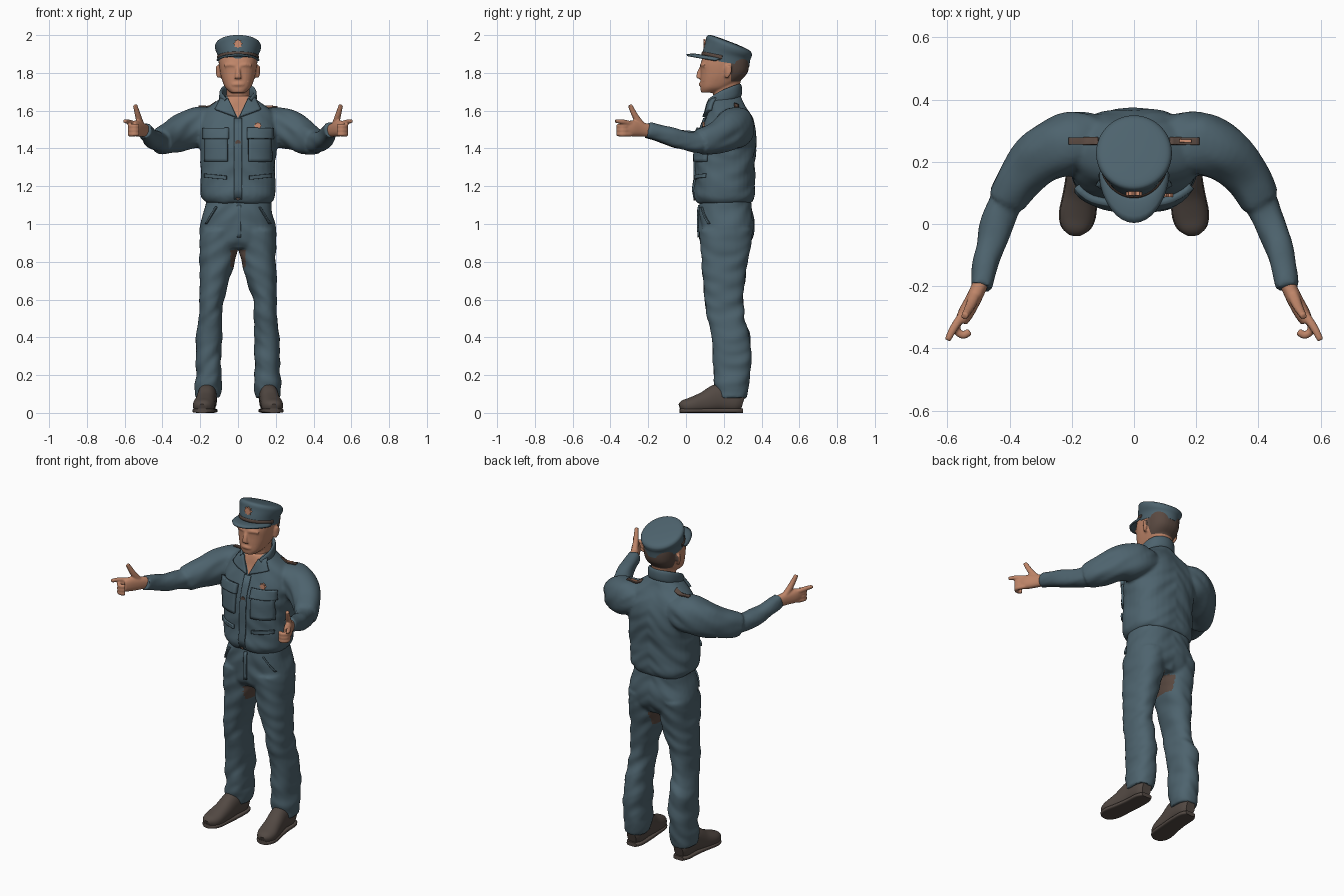
import bpy, bmesh, math
from mathutils import Vector, noise
from mathutils.bvhtree import BVHTree

cube = bpy.data.objects.get("Cube")
if cube:
    bpy.data.objects.remove(cube)


def material(name, rgb):
    m = bpy.data.materials.new(name)
    m.use_nodes = True
    m.diffuse_color = (*rgb, 1)
    m.node_tree.nodes["Principled BSDF"].inputs["Base Color"].default_value = (*rgb, 1)
    return m


CLOTH = material("slate blue cloth", (.075, .125, .155))
SKIN = material("skin", (.52, .235, .14))
LEATHER = material("dark leather", (.085, .066, .056))
BROWN = material("brown trim", (.10, .066, .052))
BADGE = material("copper badge", (.62, .27, .16))
UP = Vector((0, 0, 1))
SIDES = (1, -1)


def smooth_rows(rows, steps=4):
    """Catmull-Rom resampling of tuples."""
    out = []
    for i in range(len(rows) - 1):
        a, b, c, d = (rows[max(0, min(len(rows) - 1, i + k))] for k in (-1, 0, 1, 2))
        for s in range(steps):
            t = s / steps
            out.append([q + .5 * t * (r - p + t * (2 * p - 5 * q + 4 * r - w + t * (3 * (q - r) + w - p)))
                        for p, q, r, w in zip(a, b, c, d)])
    return out + [list(rows[-1])]


def loft(bm, rings, power=2.3, n=32, floor=None):
    """Skin closed superellipse rings given as (centre, u, v)."""
    loops = []
    for c, u, v in rings:
        loop = []
        for k in range(n):
            a = math.tau * k / n
            ca, sa = math.cos(a), math.sin(a)
            p = c + u * math.copysign(abs(ca) ** (2 / power), ca) + v * math.copysign(abs(sa) ** (2 / power), sa)
            if floor is not None:
                p.z = max(floor, p.z)
            loop.append(bm.verts.new(p))
        loops.append(loop)
    for a, b in zip(loops, loops[1:]):
        for k in range(n):
            bm.faces.new((a[k], a[k - 1], b[k - 1], b[k]))
    bm.faces.new(loops[0])
    bm.faces.new(loops[-1][::-1])


def column(bm, rows, side=1, slope=None, **kw):
    """Upright loft from rows of z, x, y, half width, half depth, slope."""
    loft(bm, [(Vector((r[1] * side, r[2], r[0])), Vector((r[3], 0, 0)),
               Vector((0, r[4], r[4] * (r[5] if len(r) > 5 else 0)))) for r in smooth_rows(rows)], **kw)


def tube(bm, rows, side=1, **kw):
    """Loft along a path from rows of x, y, z, half width, half height."""
    rows = smooth_rows(rows)
    pts = [Vector((r[0] * side, r[1], r[2])) for r in rows]
    rings = []
    for i, r in enumerate(rows):
        t = (pts[min(i + 1, len(pts) - 1)] - pts[max(i - 1, 0)]).normalized()
        u = t.cross(UP).normalized()
        rings.append((pts[i], u * r[3], u.cross(t) * r[4]))
    loft(bm, rings, **kw)


def finish(name, bm, *mats):
    bmesh.ops.recalc_face_normals(bm, faces=bm.faces[:])
    me = bpy.data.meshes.new(name)
    bm.to_mesh(me)
    bm.free()
    for m in mats:
        me.materials.append(m)
    ob = bpy.data.objects.new(name, me)
    bpy.context.collection.objects.link(ob)
    return ob


def fuse(name, bm, voxel, mats, folds=0, cuts=(), rule=None, rounds=4):
    """Melt overlapping lofts into one surface, add cloth folds, colour by rule."""
    ob = finish(name, bm)
    r = ob.modifiers.new("melt", "REMESH")
    r.mode, r.voxel_size = "VOXEL", voxel
    s = ob.modifiers.new("soften", "SMOOTH")
    s.factor, s.iterations = .5, rounds
    me = bpy.data.meshes.new_from_object(ob.evaluated_get(bpy.context.evaluated_depsgraph_get()))
    ob.modifiers.clear()
    me.name = name
    ob.data = me
    me.materials.clear()
    for m in mats:
        me.materials.append(m)
    b = bmesh.new()
    b.from_mesh(me)
    b.normal_update()
    for v in b.verts:
        p = v.co
        v.co = p + v.normal * folds * noise.noise(Vector((p.x * 8, p.y * 8, p.z * 17 + abs(p.x) * 12)))
    for co, no in cuts:
        bmesh.ops.bisect_plane(b, geom=b.verts[:] + b.edges[:] + b.faces[:], plane_co=co, plane_no=no)
    b.normal_update()
    for f in b.faces:
        f.material_index = int(bool(rule and rule(f.calc_center_median(), f.normal)))
    tree = BVHTree.FromBMesh(b)
    b.to_mesh(me)
    b.free()
    return tree


def patch(name, tree, corners, mat, thick=.008, axis=1, n=8):
    """Four-cornered plate laid on a surface, from the front (axis 1) or top (axis 2)."""
    bm = bmesh.new()
    a, b, c, d = map(Vector, corners)
    ray = Vector((0, 1, 0)) if axis == 1 else -UP
    grid = []
    for i in range(n + 1):
        for j in range(n + 1):
            s, t = i / n, j / n
            p = a.lerp(b, s).lerp(d.lerp(c, s), t)
            start = Vector((p.x, -1, p.y)) if axis == 1 else Vector((p.x, p.y, 3))
            hit = tree.ray_cast(start, ray)[0]
            grid.append(bm.verts.new(hit - ray * thick * .4) if hit else None)
    for i in range(n):
        for j in range(n):
            q = [grid[k] for k in (i * (n + 1) + j, i * (n + 1) + j + 1, (i + 1) * (n + 1) + j + 1, (i + 1) * (n + 1) + j)]
            if all(q):
                bm.faces.new(q)
    for v in [v for v in bm.verts if not v.link_faces]:
        bm.verts.remove(v)
    m = finish(name, bm, mat).modifiers.new("thickness", "SOLIDIFY")
    m.thickness, m.offset = thick, 0


def disc(name, tree, x, z, radius, mat, points=0):
    """Small button, or a star when points is set, facing the front."""
    y = tree.ray_cast(Vector((x, -1, z)), Vector((0, 1, 0)))[0].y - .008
    bm = bmesh.new()
    n = points * 2 or 16
    ring = [bm.verts.new((x + math.sin(math.tau * k / n) * radius * (.72 if points and k % 2 else 1), y,
                          z + math.cos(math.tau * k / n) * radius * (.72 if points and k % 2 else 1))) for k in range(n)]
    f = bm.faces.new(ring)
    new = bmesh.ops.extrude_face_region(bm, geom=[f])["geom"]
    bmesh.ops.translate(bm, verts=[g for g in new if isinstance(g, bmesh.types.BMVert)], vec=(0, .012, 0))
    finish(name, bm, mat)


# Jacket with sleeves; the open neck shows skin
bm = bmesh.new()
column(bm, [(1.11, 0, .205, .172, .145), (1.15, 0, .203, .197, .161), (1.22, 0, .205, .2, .158),
            (1.35, 0, .208, .2, .158), (1.45, 0, .215, .207, .158), (1.53, 0, .225, .208, .137),
            (1.59, 0, .225, .185, .112), (1.64, 0, .215, .125, .088), (1.68, 0, .212, .072, .073)], power=2.5)
for s in SIDES:
    tube(bm, [(.12, .26, 1.52, .09, .085), (.2, .26, 1.515, .102, .105), (.29, .225, 1.49, .09, .1),
              (.36, .155, 1.455, .076, .084), (.408, .075, 1.435, .064, .066)], s)
    tube(bm, [(.36, .15, 1.45, .055, .055), (.415, .06, 1.435, .054, .054), (.45, -.03, 1.448, .049, .05),
              (.473, -.11, 1.47, .044, .046), (.492, -.205, 1.498, .036, .042)], s)
V = .5
jacket = fuse("jacket", bm, .009, (CLOTH, SKIN), .008,
              [((0, 0, 1.56), (s, 0, -V)) for s in SIDES],
              lambda c, n: abs(c.x) < (c.z - 1.56) * V and c.y < .2)

# Trousers
bm = bmesh.new()
column(bm, [(1.14, 0, .21, .17, .135), (1.07, 0, .21, .183, .142), (.98, 0, .215, .202, .147),
            (.91, 0, .212, .198, .135), (.87, 0, .208, .17, .11)], power=2.5)
for s in SIDES:
    column(bm, [(.97, .1, .212, .1, .142), (.85, .107, .207, .097, .128), (.75, .115, .202, .086, .116),
                (.6, .139, .202, .063, .102), (.5, .146, .212, .062, .098), (.4, .152, .238, .069, .1),
                (.28, .154, .243, .068, .1), (.2, .156, .245, .066, .097), (.15, .156, .242, .074, .093),
                (.08, .16, .242, .064, .076)], s)
trousers = fuse("trousers", bm, .009, (CLOTH, BROWN), .009, (),
                lambda c, n: abs(c.x) < .04 and .77 < c.z < .9 and abs(n.x) > .55)

# Head and neck with cropped hair
bm = bmesh.new()
column(bm, [(1.6, 0, .215, .06, .065), (1.68, 0, .21, .06, .066), (1.78, 0, .225, .066, .07)])
column(bm, [(1.695, 0, .125, .038, .045), (1.72, 0, .153, .066, .077), (1.76, 0, .182, .084, .106),
            (1.8, 0, .201, .095, .124), (1.85, 0, .206, .101, .128), (1.9, 0, .212, .1, .118)], power=2.5)
tube(bm, [(0, .085, 1.835, .011, .01), (0, .07, 1.8, .013, .012), (0, .066, 1.77, .018, .012)])
tube(bm, [(-.03, .083, 1.738, .008, .007), (0, .075, 1.74, .008, .009), (.03, .083, 1.738, .008, .007)])
for s in SIDES:
    tube(bm, [(.012, .083, 1.838, .01, .008), (.04, .086, 1.843, .01, .009), (.07, .103, 1.838, .01, .008)], s)
    tube(bm, [(.1, .215, 1.775, .008, .01), (.105, .222, 1.805, .01, .02), (.107, .228, 1.838, .01, .014)], s)
fuse("head", bm, .006, (SKIN, BROWN), 0, [((0, .238, 0), (0, 1, 0)), ((0, 0, 1.755), UP)],
     lambda c, n: c.y > .238 and c.z > 1.755, rounds=3)

# Pointing hands with raised thumbs
for s, label in zip(SIDES, ("left", "right")):
    bm = bmesh.new()
    tube(bm, [(.484, -.17, 1.492, .025, .032), (.513, -.235, 1.5, .025, .038), (.54, -.285, 1.506, .025, .042),
              (.556, -.315, 1.506, .02, .036)], s)
    tube(bm, [(.55, -.29, 1.53, .014, .014), (.58, -.335, 1.541, .013, .013), (.6, -.374, 1.545, .01, .01)], s, n=12)
    tube(bm, [(.51, -.225, 1.51, .02, .02), (.527, -.265, 1.565, .016, .017), (.545, -.297, 1.63, .011, .012)], s, n=12)
    for z in (1.518, 1.497, 1.476):
        tube(bm, [(.55, -.29, z, .013, .013), (.572, -.335, z, .013, .013), (.55, -.358, z, .012, .012),
                  (.528, -.345, z, .012, .012)], s, n=12)
    fuse(label + "_hand", bm, .005, (SKIN,), rounds=2)

    # Shoes with soles
    bm = bmesh.new()
    last = [(.16, .302, .055, .03, .045), (.16, .265, .065, .047, .065), (.163, .18, .08, .05, .075),
            (.172, .1, .055, .053, .058), (.182, .03, .04, .057, .043), (.188, -.012, .034, .045, .034),
            (.19, -.032, .028, .022, .02)]
    tube(bm, last, s, floor=.012)
    finish(label + "_shoe", bm, LEATHER)
    bm = bmesh.new()
    tube(bm, [(x, y, .012, w + .003, .012) for x, y, z, w, h in last], s, power=4)
    finish(label + "_sole", bm, LEATHER)

# Collar around the back of the neck
bm = bmesh.new()
half = [(.066, .128, 1.643, .009, .022), (.09, .185, 1.672, .01, .03), (.066, .258, 1.7, .011, .034)]
tube(bm, half + [(0, .286, 1.708, .011, .034)] + [(-r[0], *r[1:]) for r in half[::-1]])
finish("collar", bm, CLOTH)

# Pockets, flaps, lapels, shoulder straps and trouser seams
for s, label in zip(SIDES, ("left_", "right_")):
    def box(x0, x1, z0, z1, skew=0):
        return [(x0 * s, z0), (x1 * s, z0 + skew), (x1 * s, z1 + skew), (x0 * s, z1)]
    patch(label + "chest_pocket", jacket, box(.055, .175, 1.33, 1.47), CLOTH, .016)
    patch(label + "pocket_flap", jacket, box(.048, .182, 1.45, 1.505), CLOTH, .026)
    patch(label + "lower_flap", jacket, box(.06, .175, 1.235, 1.255, .012), CLOTH, .014)
    patch(label + "lapel", jacket, [(.008 * s, 1.565), (.12 * s, 1.605), (.088 * s, 1.662), (.05 * s, 1.66)], CLOTH, .02)
    patch(label + "shoulder_strap", jacket, [(.115 * s, .255), (.21 * s, .255), (.21 * s, .278), (.115 * s, .278)],
          BROWN, .008, axis=2)
    patch(label + "trouser_pocket", trousers, [(.11 * s, 1.09), (.165 * s, 1.0), (.172 * s, 1.003), (.118 * s, 1.09)],
          CLOTH, .012)
patch("strap_pips", jacket, [(.145, .262), (.185, .262), (.185, .271), (.145, .271)], BADGE, .014, axis=2)
patch("front_placket", jacket, [(-.02, 1.13), (.02, 1.13), (.02, 1.56), (-.02, 1.56)], CLOTH, .01)
patch("trouser_fly", trousers, [(-.005, .93), (.015, .93), (.015, 1.1), (-.005, 1.1)], CLOTH, .008)
for i, z in enumerate((1.43, 1.29)):
    disc("jacket_button_%d" % (i + 1), jacket, 0, z, .015, BROWN)
disc("waist_button", jacket, 0, 1.135, .01, BROWN)
disc("chest_badge", jacket, .105, 1.52, .02, BADGE, 8)

# Peaked cap: sloping crown, strap, visor, badge
bm = bmesh.new()
column(bm, [(1.855, 0, .21, .104, .125, -.16), (1.893, 0, .215, .108, .125, -.2), (1.925, 0, .225, .12, .122, -.32),
            (1.948, 0, .229, .12, .119, -.38), (1.961, 0, .231, .1, .1, -.39), (1.966, 0, .231, .04, .04, -.38)],
       power=2, n=48)
crown = BVHTree.FromBMesh(bm)
finish("cap_crown", bm, CLOTH)
bm = bmesh.new()
arc = [math.radians(a) for a in range(-80, 81, 10)]
tube(bm, [(.108 * math.sin(a), .213 - .126 * math.cos(a), 1.878 + .025 * math.cos(a), .004, .01) for a in arc], n=12)
finish("cap_strap", bm, BROWN)
bm = bmesh.new()
rows = []
for a in arc:
    c, s = math.cos(a), math.sin(a)
    inner = Vector((.1 * s, .212 - .12 * c, 1.868 + .02 * c))
    outer = Vector((.112 * s, .19 - .186 * c, 1.858 + .036 * c))
    rows.append([bm.verts.new(inner.lerp(outer, k / 4) + UP * .006 * math.sin(math.pi * k / 4)) for k in range(5)])
for a, b in zip(rows, rows[1:]):
    for k in range(4):
        bm.faces.new((a[k], a[k + 1], b[k + 1], b[k]))
visor = finish("cap_visor", bm, CLOTH).modifiers.new("thickness", "SOLIDIFY")
visor.thickness, visor.offset = .01, 0
disc("cap_badge", crown, 0, 1.955, .025, BADGE, 8)

# Smooth shading with sharp edges kept
for ob in bpy.context.collection.objects:
    if ob.type == "MESH":
        ob.select_set(True)
        bpy.context.view_layer.objects.active = ob
bpy.ops.object.shade_smooth_by_angle(angle=math.radians(45))
